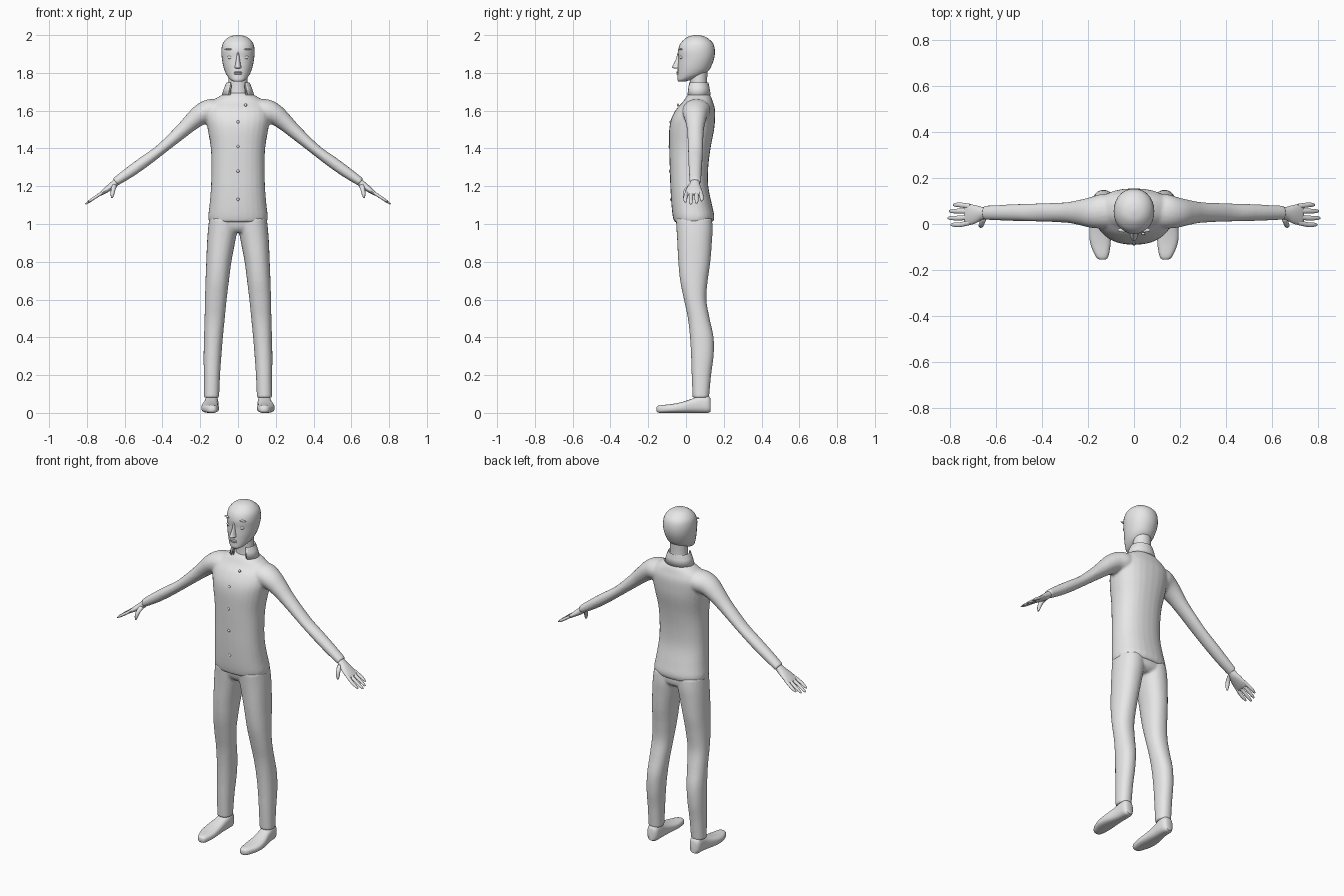
import bpy, bmesh, math
from mathutils import Vector

X, Y, Z = Vector((1, 0, 0)), Vector((0, 1, 0)), Vector((0, 0, 1))
grey = bpy.data.materials.new("plain_grey")
grey.diffuse_color = (0.8, 0.8, 0.8, 1)


def spline(rows, steps):
    """Smooth the key rows with a Catmull-Rom curve."""
    out = []
    for i in range(len(rows) - 1):
        a, b, c, d = (rows[min(max(i + k, 0), len(rows) - 1)] for k in (-1, 0, 1, 2))
        for s in range(steps):
            t = s / steps
            out.append([0.5 * (2 * q + (r - p) * t + (2 * p - 5 * q + 4 * r - w) * t * t
                               + (3 * q - p - 3 * r + w) * t ** 3)
                        for p, q, r, w in zip(a, b, c, d)])
    return out + [list(rows[-1])]


def ring(c, u, v, power=2.0, n=28):
    pts = []
    for i in range(n):
        a = 2 * math.pi * i / n
        co, si = math.cos(a), math.sin(a)
        pts.append(c + u * math.copysign(abs(co) ** (2 / power), co)
                   + v * math.copysign(abs(si) ** (2 / power), si))
    return pts


def loft(bm, rings):
    loops = [[bm.verts.new(p) for p in r] for r in rings]
    n = len(loops[0])
    new = [bm.faces.new(loops[0]), bm.faces.new(loops[-1])]
    for a, b in zip(loops, loops[1:]):
        for i in range(n):
            new.append(bm.faces.new((a[i], a[(i + 1) % n], b[(i + 1) % n], b[i])))
    bmesh.ops.recalc_face_normals(bm, faces=new)


def upright(bm, rows, power=2.0, steps=4):
    """Rows of z, x0, x1, y0, y1."""
    loft(bm, [ring(Vector(((a + b) / 2, (c + d) / 2, z)), X * (b - a) / 2, Y * (d - c) / 2, power)
              for z, a, b, c, d in spline(rows, steps)])


def limb(bm, rows, side, steps=4, n=20):
    """Rows of x, y, z, thickness radius, radius along y."""
    rows = spline(rows, steps)
    rings = []
    for i, (x, y, z, r, ry) in enumerate(rows):
        p, q = rows[max(i - 1, 0)], rows[min(i + 1, len(rows) - 1)]
        t = Vector((side * (q[0] - p[0]), 0, q[2] - p[2])).normalized()
        rings.append(ring(Vector((side * x, y, z)), t.cross(Y) * r, Y * ry, n=n))
    loft(bm, rings)


def ball(bm, c, size):
    vs = bmesh.ops.create_uvsphere(bm, u_segments=14, v_segments=8, radius=1)["verts"]
    for v in vs:
        v.co = Vector(c) + Vector([a * b for a, b in zip(v.co, size)])


def finish(name, bm, remesh=0, smooth=0, angle=50):
    me = bpy.data.meshes.new(name)
    bm.to_mesh(me)
    bm.free()
    ob = bpy.data.objects.new(name, me)
    bpy.context.collection.objects.link(ob)
    me.materials.append(grey)
    if remesh:
        m = ob.modifiers.new("blend", 'REMESH')
        m.mode, m.voxel_size, m.use_smooth_shade = 'VOXEL', remesh, True
        s = ob.modifiers.new("soften", 'SMOOTH')
        s.factor, s.iterations = 0.5, smooth
    else:
        bpy.ops.object.select_all(action='DESELECT')
        ob.select_set(True)
        bpy.context.view_layer.objects.active = ob
        bpy.ops.object.shade_smooth_by_angle(angle=math.radians(angle))
    return ob


def sym(rows):
    return [(z, -w, w, a, b) for z, w, a, b in rows]


# jacket: body and sleeves blended together
bm = bmesh.new()
upright(bm, sym([
    (1.01, .153, -.062, .143), (1.04, .158, -.070, .150), (1.10, .151, -.077, .138),
    (1.20, .143, -.083, .118), (1.30, .141, -.086, .118), (1.40, .144, -.089, .130),
    (1.50, .160, -.089, .149), (1.56, .170, -.077, .154), (1.61, .168, -.050, .153),
    (1.645, .145, -.018, .143), (1.675, .100, .002, .132), (1.695, .060, .020, .115)]), 2.3)
for s in (1, -1):
    limb(bm, [(.06, .055, 1.605, .05, .07), (.14, .055, 1.60, .062, .075), (.19, .05, 1.583, .057, .066),
              (.24, .05, 1.545, .047, .054), (.30, .05, 1.490, .038, .044), (.41, .05, 1.394, .029, .040),
              (.50, .05, 1.327, .031, .037), (.58, .049, 1.270, .029, .034), (.65, .049, 1.222, .023, .031)], s)
finish("jacket", bm, .007, 5)

# trousers: hips and legs blended together
bm = bmesh.new()
upright(bm, sym([(.955, .07, -.02, .11), (.98, .13, -.04, .135), (1.03, .148, -.052, .138)]), 2.3)
leg = [(.08, .10, .18, .035, .122), (.2, .095, .181, .03, .133), (.3, .088, .182, .027, .146),
       (.4, .08, .18, .021, .146), (.5, .07, .177, .01, .125), (.6, .06, .175, -.011, .108),
       (.7, .048, .172, -.031, .115), (.8, .035, .168, -.041, .129), (.9, .016, .164, -.046, .137),
       (.97, .003, .159, -.050, .141), (1.03, .001, .152, -.054, .138)]
for s in (1, -1):
    upright(bm, [(z, s * a, s * b, c, d) for z, a, b, c, d in leg], 2.2)
finish("trousers", bm, .007, 4)

# shoes: lofted from toe to heel, flat underneath
for s, tag in ((1, "left"), (-1, "right")):
    bm = bmesh.new()
    rows = [(-.155, .137, .012, .008, .032), (-.14, .139, .028, 0, .040), (-.08, .146, .045, 0, .046),
            (-.02, .148, .045, 0, .058), (.04, .143, .038, 0, .078), (.08, .14, .036, 0, .094),
            (.115, .14, .033, 0, .094), (.13, .14, .022, .006, .075)]
    loft(bm, [ring(Vector((s * x, y, max(0, (a + b) / 2))), X * w, Z * (b - a) / 2, 2.7)
              for y, x, w, a, b in spline(rows, 3)])
    for v in bm.verts:
        v.co.z = max(v.co.z, 0)
    finish(tag + "_shoe", bm)

# hands: palm, four fingers and a thumb
for s, tag in ((1, "left"), (-1, "right")):
    bm = bmesh.new()
    limb(bm, [(.63, .048, 1.236, .017, .022), (.66, .046, 1.208, .019, .028),
              (.69, .042, 1.186, .016, .040), (.725, .040, 1.161, .010, .047), (.735, .04, 1.154, .005, .044)], s)
    for y, tip in ((.083, .785), (.056, .802), (.026, .808), (-.003, .795)):
        limb(bm, [(.71, .042 + (y - .04) * .8, 1.172, .008, .011), (.755, y, 1.142, .008, .011),
                  (tip - .012, y, 1.105 + (.82 - tip) * .72, .006, .009),
                  (tip, y, 1.105 + (.808 - tip) * .72, .002, .004)], s, 3, 10)
    limb(bm, [(.652, .03, 1.208, .014, .016), (.660, .005, 1.185, .012, .014),
              (.665, -.007, 1.158, .010, .010), (.667, -.010, 1.138, .004, .005)], s, 3, 10)
    finish(tag + "_hand", bm)

# neck
bm = bmesh.new()
upright(bm, sym([(1.64, .060, .015, .118), (1.70, .052, .022, .114), (1.76, .050, .022, .112),
                 (1.82, .050, .02, .115)]))
finish("neck", bm)

# head with nose
bm = bmesh.new()
upright(bm, sym([
    (1.754, .022, -.040, -.005), (1.764, .040, -.045, .03), (1.785, .058, -.045, .085),
    (1.81, .070, -.044, .118), (1.84, .079, -.043, .136), (1.88, .086, -.041, .150),
    (1.92, .088, -.042, .153), (1.955, .081, -.030, .144), (1.98, .062, -.006, .120),
    (1.994, .038, .018, .095), (2.0, .008, .048, .066)]), 2.1)
upright(bm, sym([(1.822, .012, -.058, 0), (1.829, .018, -.073, 0), (1.842, .015, -.068, 0),
                 (1.87, .011, -.055, 0), (1.90, .009, -.046, 0), (1.925, .006, -.040, 0)]))
finish("head", bm)

# face details: eyes, brows, lips
bm = bmesh.new()
for s in (1, -1):
    ball(bm, (s * .041, -.025, 1.882), (.016, .009, .009))
finish("eyes", bm)
bm = bmesh.new()
for s in (1, -1):
    ball(bm, (s * .045, -.026, 1.925), (.026, .010, .004))
finish("brows", bm)
bm = bmesh.new()
for z in (1.795, 1.803):
    ball(bm, (0, -.042, z), (.022, .009, .005))
finish("lips", bm)

# folded collar, open at the front
bm = bmesh.new()
cols = []
for i in range(33):
    a = math.radians(-90 + 38 + (360 - 76) * i / 32)
    cols.append([bm.verts.new((rx * math.cos(a), .062 + ry * math.sin(a), z))
                 for rx, ry, z in ((.064, .056, 1.67), (.056, .052, 1.735), (.062, .057, 1.748),
                                   (.074, .063, 1.72), (.086, .069, 1.683))])
for p, q in zip(cols, cols[1:]):
    for j in range(4):
        bm.faces.new((p[j], q[j], q[j + 1], p[j + 1]))
bmesh.ops.recalc_face_normals(bm, faces=bm.faces[:])
collar = finish("collar", bm, angle=60)
thick = collar.modifiers.new("cloth", 'SOLIDIFY')
thick.thickness = .006

# buttons down the front and at the collar flap
bm = bmesh.new()
for x, y, z in ((.04, -.042, 1.63), (0, -.082, 1.54), (0, -.087, 1.41), (0, -.085, 1.28), (0, -.078, 1.13)):
    ball(bm, (x, y, z), (.008, .006, .008))
finish("buttons", bm)
